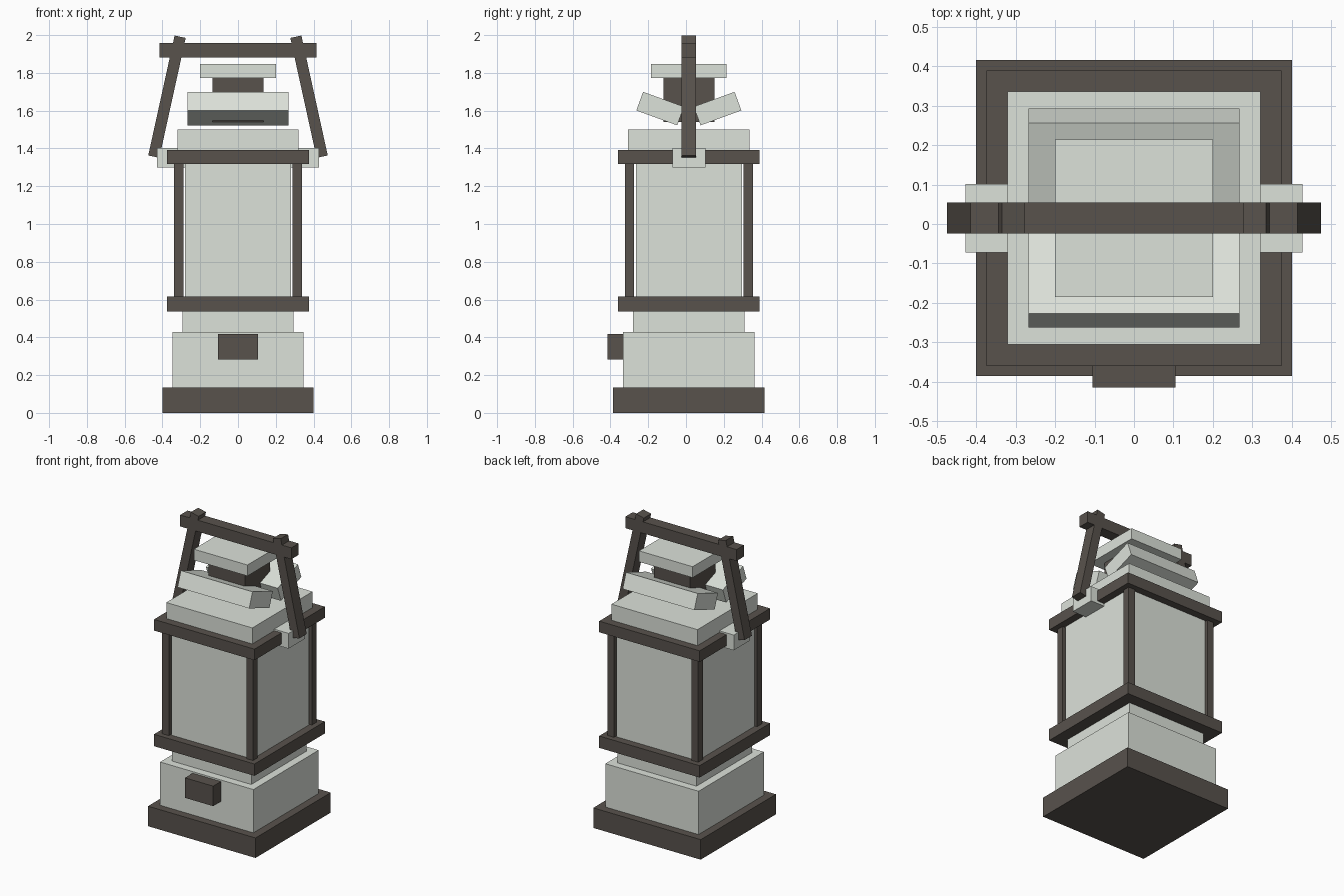
import bpy
import math

if "Cube" in bpy.data.objects:
    bpy.data.objects.remove(bpy.data.objects["Cube"], do_unlink=True)

CY = 0.015   # body axis; the fuel knob sticks out in front of it
POST = 0.314  # distance of posts and panes from the body axis


def make_material(name, rgb):
    mat = bpy.data.materials.new(name)
    mat.use_nodes = True
    mat.diffuse_color = (*rgb, 1)
    mat.node_tree.nodes["Principled BSDF"].inputs["Base Color"].default_value = (*rgb, 1)
    return mat


light = make_material("pale grey green", (0.72, 0.76, 0.70))
dark = make_material("dark brown grey", (0.098, 0.085, 0.073))


def box(name, mat, center, size, rot=(0, 0, 0)):
    bpy.ops.mesh.primitive_cube_add(size=1, location=center, rotation=rot)
    ob = bpy.context.object
    ob.name = name
    ob.scale = size
    bpy.ops.object.transform_apply(location=False, rotation=False, scale=True)
    ob.data.materials.append(mat)
    return ob


def tier(name, mat, half, z0, z1):
    """Square slab stacked on the body axis."""
    return box(name, mat, (0, CY, (z0 + z1) / 2), (2 * half, 2 * half, z1 - z0))


# Body stack, bottom to top
tier("base", dark, 0.401, 0, 0.135)
tier("fuel_tank", light, 0.348, 0.135, 0.427)
tier("tank_neck", light, 0.295, 0.427, 0.537)
tier("lower_rail", dark, 0.375, 0.537, 0.617)
tier("upper_rail", dark, 0.375, 1.317, 1.392)
tier("lid", light, 0.321, 1.392, 1.50)
tier("chimney", dark, 0.135, 1.54, 1.772)
tier("chimney_cap", light, 0.20, 1.772, 1.846)

# Fuel knob
box("fuel_knob", dark, (0, -0.37, 0.349), (0.21, 0.09, 0.135))

# Corner posts
for sx, side in ((-1, "right"), (1, "left")):
    for sy, end in ((-1, "front"), (1, "back")):
        box(f"post_{end}_{side}", dark, (sx * POST, CY + sy * POST, 0.967),
            (0.05, 0.05, 0.70))

# Glass panes set between the posts
for s, end, side in ((-1, "front", "right"), (1, "back", "left")):
    box(f"glass_{end}", light, (0, CY + s * POST, 0.967), (0.562, 0.02, 0.70))
    box(f"glass_{side}", light, (s * POST, CY, 0.967), (0.02, 0.562, 0.70))

# Tilted vent slats, low edge towards the chimney
for s, end in ((-1, "front"), (1, "back")):
    box(f"vent_slat_{end}", light, (0, CY + s * 0.152, 1.611),
        (0.535, 0.23, 0.105), (s * math.radians(20), 0, 0))

# Handle: lugs, leaning arms and grip bar
for s, side in ((-1, "right"), (1, "left")):
    box(f"handle_lug_{side}", light, (s * 0.343, CY, 1.351), (0.17, 0.174, 0.103))
    box(f"handle_arm_{side}", dark, (s * 0.376, CY, 1.674), (0.06, 0.078, 0.65),
        (0, -s * math.radians(12.4), 0))
box("handle_grip", dark, (0, CY, 1.919), (0.83, 0.078, 0.077))
